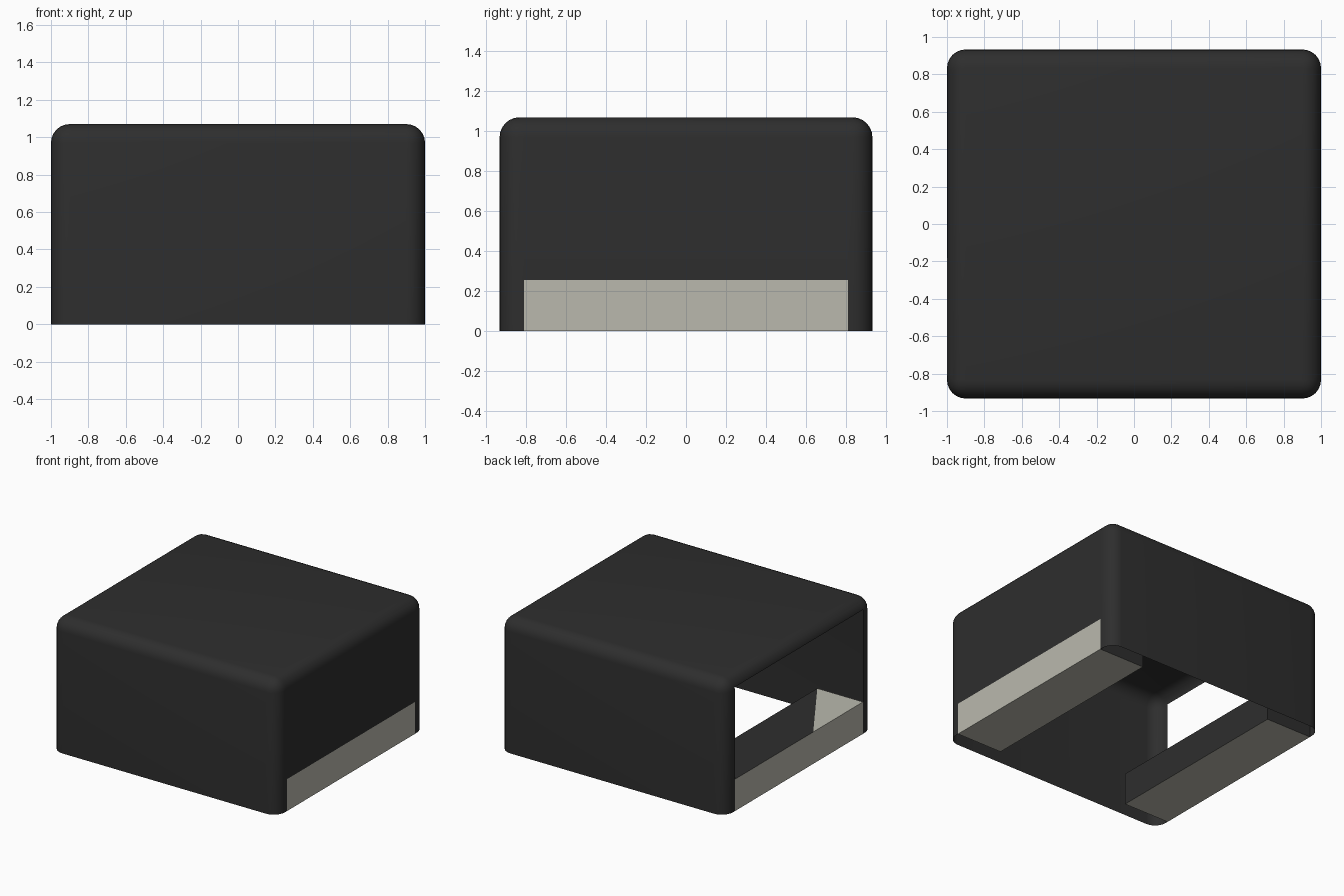
import bpy
import bmesh
from mathutils import Vector

if "Cube" in bpy.data.objects:
    bpy.data.objects.remove(bpy.data.objects["Cube"], do_unlink=True)

HX, HY, HEIGHT, RADIUS = 1.0, 0.933, 1.07, 0.1   # housing half sizes, height, corner radius
RAIL_Y, RAIL_TOP, RAIL_WIDTH = 0.81, 0.255, 0.405
DOOR_TOP = 0.99


def material(name, rgb):
    mat = bpy.data.materials.new(name)
    mat.use_nodes = True
    mat.diffuse_color = (*rgb, 1)
    bsdf = next(n for n in mat.node_tree.nodes if n.type == 'BSDF_PRINCIPLED')
    bsdf.inputs["Base Color"].default_value = (*rgb, 1)
    return mat


charcoal = material("charcoal", (0.027, 0.027, 0.027))
stone = material("pale stone", (0.49, 0.485, 0.42))


def box(bm, lo, hi):
    lo, hi = Vector(lo), Vector(hi)
    verts = bmesh.ops.create_cube(bm, size=1)["verts"]
    for v in verts:
        v.co = Vector((l + (h - l) * (c + 0.5) for l, h, c in zip(lo, hi, v.co)))
    bm.normal_update()


def cut(bm, rule, point, normal):
    """Slice only the faces that satisfy the rule."""
    faces = [f for f in bm.faces if rule(f)]
    edges = {e for f in faces for e in f.edges}
    verts = {v for f in faces for v in f.verts}
    bmesh.ops.bisect_plane(bm, geom=[*verts, *edges, *faces], dist=1e-5,
                           plane_co=point, plane_no=normal)
    bm.normal_update()


def finish(bm, name, mats):
    mesh = bpy.data.meshes.new(name)
    bm.to_mesh(mesh)
    bm.free()
    for m in mats:
        mesh.materials.append(m)
    obj = bpy.data.objects.new(name, mesh)
    bpy.context.collection.objects.link(obj)
    return obj


# Housing: thin rounded shell, open underneath
bm = bmesh.new()
box(bm, (-HX, -HY, 0), (HX, HY, HEIGHT))
rounded = [e for e in bm.edges if max(v.co.z for v in e.verts) > 0.5]
bmesh.ops.bevel(bm, geom=rounded, offset=RADIUS, segments=6, profile=0.5,
                affect='EDGES', clamp_overlap=True)
bm.normal_update()
bmesh.ops.delete(bm, geom=[f for f in bm.faces if f.normal.z < -0.9], context='FACES')

# Large doorway on one side, rail slot on the other
for side, top in ((-1, DOOR_TOP), (1, RAIL_TOP)):
    def on_side(f):
        return f.normal.x * side > 0.7 and abs(f.normal.y) < 0.1

    cut(bm, on_side, (0, 0, top), (0, 0, 1))
    for y in (-RAIL_Y, RAIL_Y):
        cut(bm, on_side, (0, y, 0), (0, 1, 0))
    hole = [f for f in bm.faces if on_side(f)
            and f.calc_center_median().z < top
            and abs(f.calc_center_median().y) < RAIL_Y]
    bmesh.ops.delete(bm, geom=hole, context='FACES')

housing = finish(bm, "housing", [charcoal])
bpy.ops.object.select_all(action='DESELECT')
housing.select_set(True)
bpy.context.view_layer.objects.active = housing
bpy.ops.object.shade_smooth_by_angle(angle=0.7)

# Base rails: pale outside and underneath, dark elsewhere, pale wedge on top
for side, name in ((1, "left_rail"), (-1, "right_rail")):
    inner, outer = side * (HX - RAIL_WIDTH), side * HX
    bm = bmesh.new()
    box(bm, (min(inner, outer), -RAIL_Y, 0), (max(inner, outer), RAIL_Y, RAIL_TOP))
    start = Vector((inner, -RAIL_Y, RAIL_TOP))
    along = Vector((outer, -0.18, RAIL_TOP)) - start
    wedge_normal = along.cross(Vector((0, 0, 1))) * side
    cut(bm, lambda f: f.normal.z > 0.9, start, wedge_normal)
    for f in bm.faces:
        wedge = (f.normal.z > 0.9
                 and (f.calc_center_median() - start).dot(wedge_normal) > 0)
        f.material_index = int(f.normal.x * side > 0.9 or f.normal.z < -0.9 or wedge)
    finish(bm, name, [charcoal, stone])
